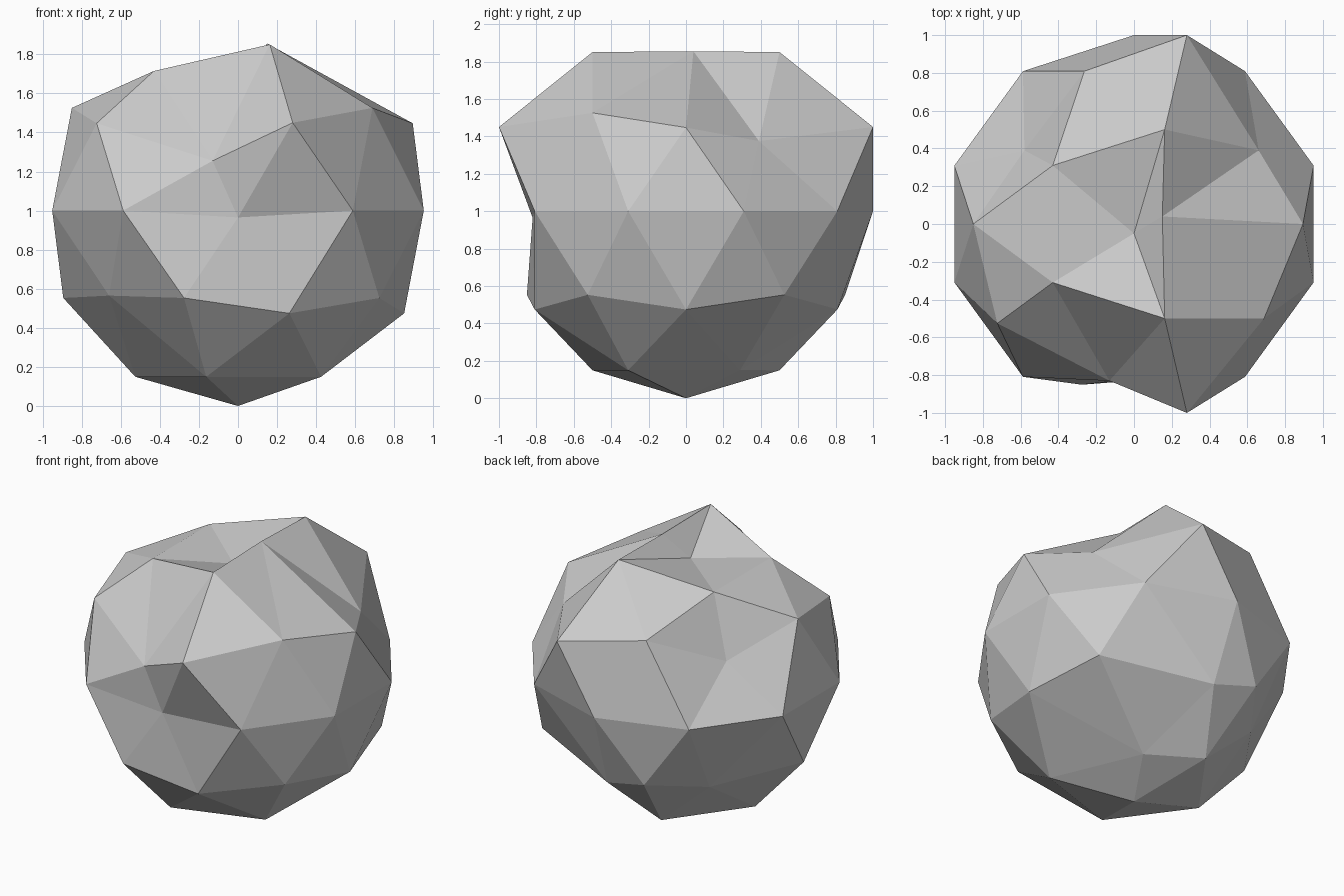
import bpy
import bmesh
from mathutils import Vector

cube = bpy.data.objects.get("Cube")
if cube:
    bpy.data.objects.remove(cube, do_unlink=True)

# Single stone colour
stone = bpy.data.materials.new("stone_grey")
stone.use_nodes = True
grey = (0.6, 0.6, 0.6, 1.0)
stone.diffuse_color = grey
stone.node_tree.nodes["Principled BSDF"].inputs["Base Color"].default_value = grey

# Low-poly ball standing on the ground
bm = bmesh.new()
bmesh.ops.create_icosphere(bm, subdivisions=2, radius=1.0)
bmesh.ops.translate(bm, verts=bm.verts, vec=(0, 0, 1))


def find(spot):
    """Corner of the ball nearest to a spot."""
    return min(bm.verts, key=lambda v: (v.co - Vector(spot)).length)


# Dents and bulges: where each corner was, and where it is pulled to
pulls = [
    # crown
    ((0, 0, 2), (0, -0.05, 1.695)),
    ((0.53, 0, 1.85), (0.15, 0.04, 1.855)),
    ((-0.43, 0.31, 1.85), (-0.43, 0.31, 1.715)),
    ((-0.43, -0.31, 1.85), (-0.43, -0.31, 1.715)),
    # front and back bulges
    ((0.28, 0.85, 1.45), (0.28, 1, 1.45)),
    ((0.28, -0.85, 1.45), (0.28, -1, 1.45)),
    # upper dents
    ((0.69, 0.5, 1.53), (0.66, 0.39, 1.375)),
    ((-0.72, 0.53, 1.45), (-0.58, 0.39, 1.31)),
    ((-0.26, -0.81, 1.53), (-0.13, -0.83, 1.255)),
    ((0, -1, 1), (0, -0.82, 0.965)),
    # lower dents
    ((-0.69, -0.5, 0.47), (-0.66, -0.45, 0.565)),
    ((-0.69, 0.5, 0.47), (-0.53, 0.5, 0.475)),
    ((0.26, 0.81, 0.47), (0.03, 0.81, 0.475)),
    ((0.43, 0.31, 0.15), (0.17, 0.29, 0.15)),
]
moves = [(find(old), Vector(new)) for old, new in pulls]
for vert, new in moves:
    vert.co = new

bmesh.ops.recalc_face_normals(bm, faces=bm.faces)
mesh = bpy.data.meshes.new("boulder")
bm.to_mesh(mesh)
bm.free()
mesh.materials.append(stone)
boulder = bpy.data.objects.new("boulder", mesh)
bpy.context.collection.objects.link(boulder)
